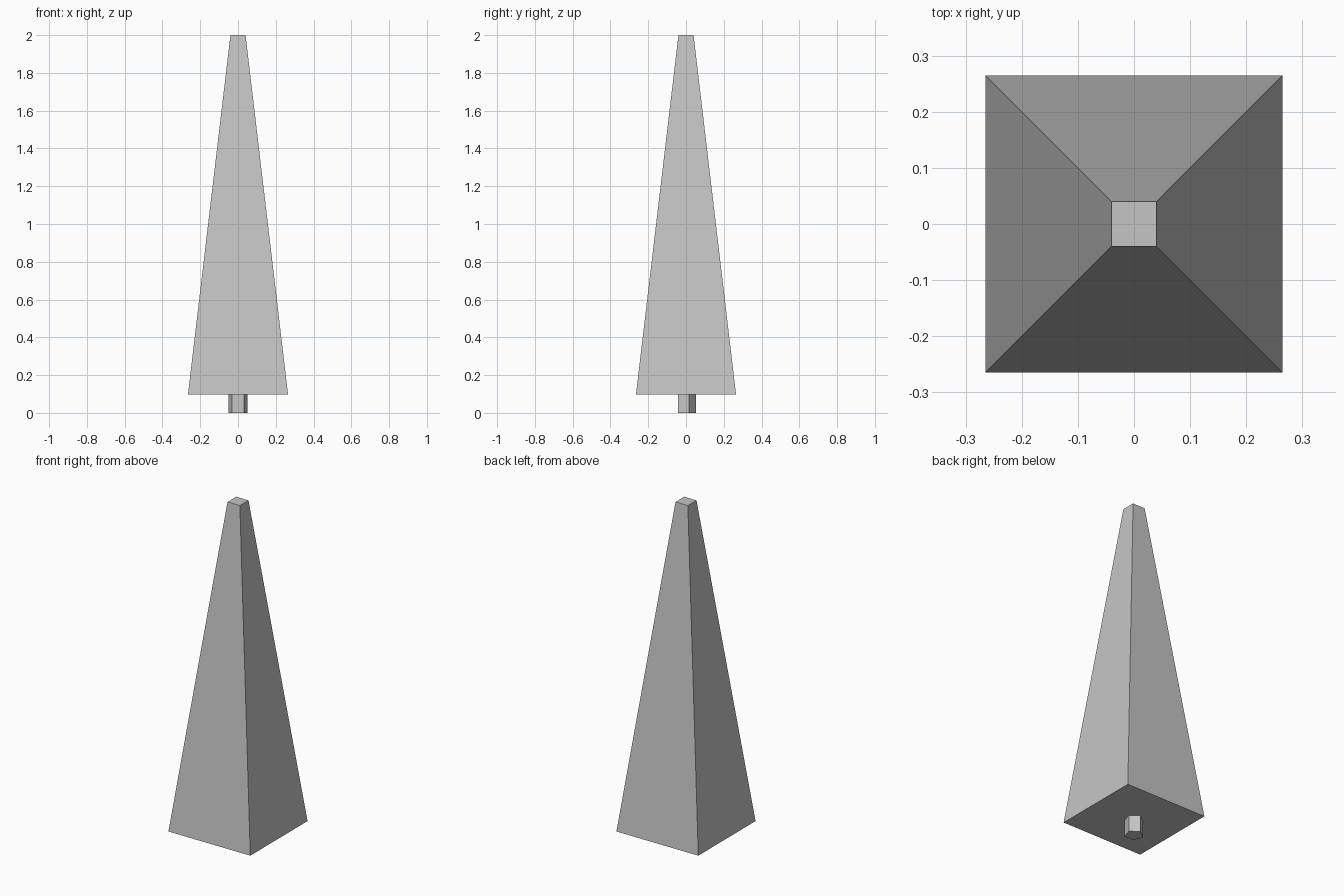
import bpy
from math import pi, sqrt

cube = bpy.data.objects.get("Cube")
if cube:
    bpy.data.objects.remove(cube, do_unlink=True)

# Single flat grey
grey = bpy.data.materials.new("plain grey")
grey.use_nodes = True
colour = (0.56, 0.56, 0.56, 1)
grey.diffuse_color = colour
grey.node_tree.nodes["Principled BSDF"].inputs["Base Color"].default_value = colour


def tapered_prism(name, sides, bottom_radius, top_radius, z0, z1, turn):
    """Flat-shaded closed frustum between heights z0 and z1."""
    bpy.ops.mesh.primitive_cone_add(
        vertices=sides, radius1=bottom_radius, radius2=top_radius,
        depth=z1 - z0, location=(0, 0, (z0 + z1) / 2))
    obj = bpy.context.object
    obj.name = name
    obj.rotation_euler.z = turn
    bpy.ops.object.transform_apply(location=False, rotation=True, scale=False)
    obj.data.materials.append(grey)
    return obj


base_z = 0.097

# Tall four-sided foliage with a small flat top
tapered_prism("foliage", 4, 0.265 * sqrt(2), 0.04 * sqrt(2), base_z, 2.0, pi / 4)

# Short five-sided trunk, one corner towards the back
trunk = tapered_prism("trunk", 5, 0.052, 0.052, 0, base_z, 0)
corner = max(trunk.data.vertices, key=lambda v: v.co.y)
assert abs(corner.co.x) < 0.01
